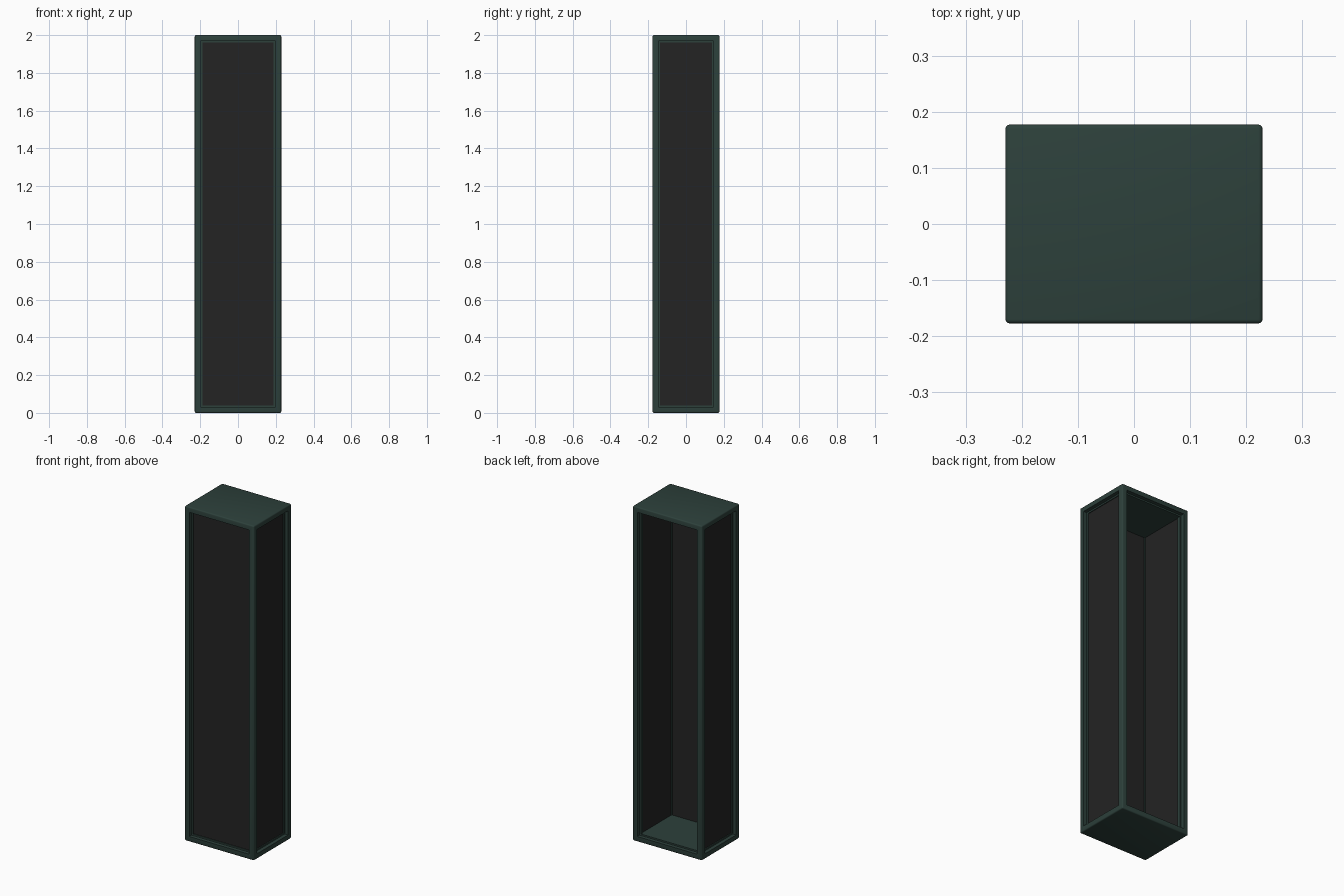
import bpy

if "Cube" in bpy.data.objects:
    bpy.data.objects.remove(bpy.data.objects["Cube"])

HX, HY, H = 0.229, 0.177, 2.0      # half width, half depth, height
EDGE, RIM = 0.031, 0.04            # outer frame width, width including inner rim
RECESS = 0.022                     # depth of the step down to the rim


def material(name, rgb):
    m = bpy.data.materials.new(name)
    m.use_nodes = True
    m.diffuse_color = (*rgb, 1)
    bsdf = next(n for n in m.node_tree.nodes if n.type == "BSDF_PRINCIPLED")
    bsdf.inputs["Base Color"].default_value = (*rgb, 1)
    return m


green = material("dark green paint", (0.026, 0.052, 0.044))
black = material("charcoal panel", (0.017, 0.017, 0.017))


def box(name, center, size, mat=None):
    bpy.ops.mesh.primitive_cube_add(size=1, location=center)
    ob = bpy.context.object
    ob.name = name
    ob.scale = size
    bpy.ops.object.transform_apply(location=True, rotation=False, scale=True)
    if mat:
        ob.data.materials.append(mat)
    return ob


def activate(ob):
    bpy.ops.object.select_all(action="DESELECT")
    ob.select_set(True)
    bpy.context.view_layer.objects.active = ob


def cut(ob, center, size):
    cutter = box("cutter", center, size)
    cutter.hide_render = True
    activate(ob)
    mod = ob.modifiers.new("cut", "BOOLEAN")
    mod.operation = "DIFFERENCE"
    mod.solver = "EXACT"
    mod.object = cutter
    bpy.ops.object.modifier_apply(modifier=mod.name)
    bpy.data.objects.remove(cutter)


# Frame: softened block with a window through each pair of sides
frame = box("frame", (0, 0, H / 2), (2 * HX, 2 * HY, H), green)
bevel = frame.modifiers.new("soft edges", "BEVEL")
bevel.width = 0.007
bevel.segments = 3
bpy.ops.object.modifier_apply(modifier=bevel.name)

mid = H / 2
cut(frame, (0, 0, mid), (2 * (HX - RIM), 1, H - 2 * RIM))
cut(frame, (0, 0, mid), (1, 2 * (HY - RIM), H - 2 * RIM))

# Stepped recess around each window
for s in (-1, 1):
    cut(frame, (0, s * HY, mid), (2 * (HX - EDGE), 2 * RECESS, H - 2 * EDGE))
    cut(frame, (s * HX, 0, mid), (2 * RECESS, 2 * (HY - EDGE), H - 2 * EDGE))
activate(frame)
bpy.ops.object.shade_smooth_by_angle()

# Panels set into the rim on the front and both sides; the back stays open
INSET, THICK, TUCK = 0.031, 0.008, 0.004
tall = H - 2 * (RIM - TUCK)
box("front_panel", (0, -HY + INSET, mid), (2 * (HX - RIM + TUCK), THICK, tall), black)
for s, side in ((1, "left"), (-1, "right")):
    box(side + "_panel", (s * (HX - INSET), 0, mid),
        (THICK, 2 * (HY - RIM + TUCK), tall), black)
